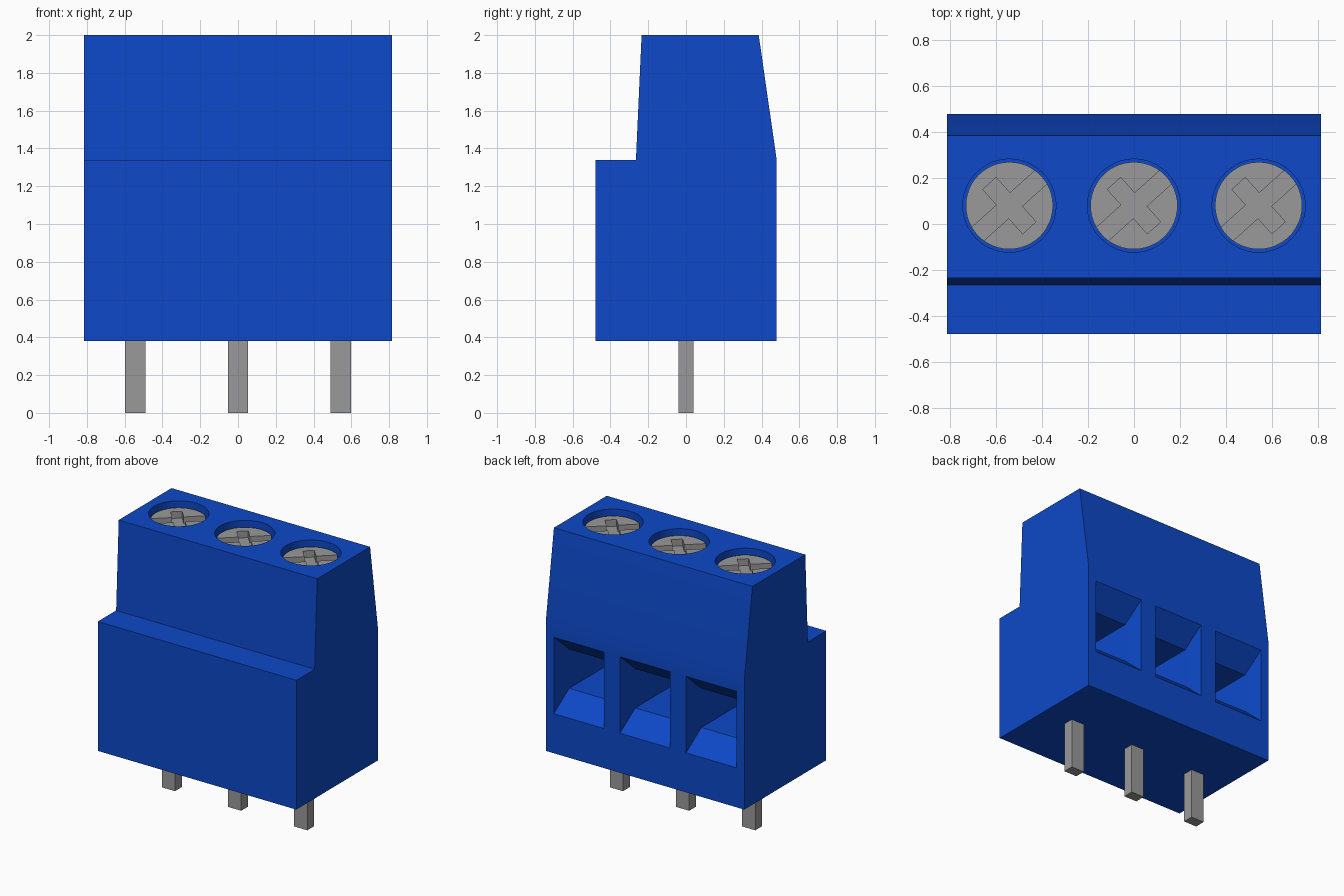
import bpy, bmesh, math
from mathutils import Matrix, Vector

cube = bpy.data.objects.get("Cube")
if cube:
    bpy.data.objects.remove(cube, do_unlink=True)


def material(name, rgb):
    m = bpy.data.materials.new(name)
    m.use_nodes = True
    m.diffuse_color = (*rgb, 1)
    m.node_tree.nodes["Principled BSDF"].inputs["Base Color"].default_value = (*rgb, 1)
    return m


BLUE = material("blue plastic", (0.004, 0.066, 0.58))
GREY = material("grey metal", (0.32, 0.32, 0.32))
PITCH = 0.543          # spacing of the three terminals
SCREW_Y = 0.08


def loft(name, rings, mat):
    """Closed solid through matching rings of points."""
    bm = bmesh.new()
    loops = [[bm.verts.new(p) for p in ring] for ring in rings]
    n = len(loops[0])
    for a, b in zip(loops, loops[1:]):
        for i in range(n):
            j = (i + 1) % n
            bm.faces.new((a[i], a[j], b[j], b[i]))
    bm.faces.new(loops[0])
    bm.faces.new(loops[-1])
    bmesh.ops.recalc_face_normals(bm, faces=bm.faces)
    me = bpy.data.meshes.new(name)
    bm.to_mesh(me)
    bm.free()
    me.materials.append(mat)
    ob = bpy.data.objects.new(name, me)
    bpy.context.collection.objects.link(ob)
    return ob


def box(name, centre, size, mat, angle=0):
    rot = Matrix.Rotation(angle, 3, 'Z')
    rings = [[Vector(centre) + rot @ Vector((sx * size[0] / 2, sy * size[1] / 2, sz * size[2] / 2))
              for sx, sy in ((-1, -1), (1, -1), (1, 1), (-1, 1))] for sz in (-1, 1)]
    return loft(name, rings, mat)


def cylinder(name, x, y, z0, z1, r, mat, n=48):
    rings = [[(x + r * math.cos(2 * math.pi * i / n), y + r * math.sin(2 * math.pi * i / n), z)
              for i in range(n)] for z in (z0, z1)]
    return loft(name, rings, mat)


def cut(ob, cutters):
    """Subtract the cutters one by one, bake the result, remove the cutters."""
    for c in cutters:
        mod = ob.modifiers.new("cut", 'BOOLEAN')
        mod.operation = 'DIFFERENCE'
        mod.solver = 'EXACT'
        mod.object = c
    bpy.context.view_layer.update()
    deps = bpy.context.evaluated_depsgraph_get()
    me = bpy.data.meshes.new_from_object(ob.evaluated_get(deps))
    ob.modifiers.clear()
    ob.data = me
    for c in cutters:
        bpy.data.objects.remove(c, do_unlink=True)


def smooth(ob):
    bpy.ops.object.select_all(action='DESELECT')
    ob.select_set(True)
    bpy.context.view_layer.objects.active = ob
    bpy.ops.object.shade_smooth_by_angle(angle=math.radians(30))


# Stepped housing, extruded along x
profile = [(-0.48, 0.38), (0.48, 0.38), (0.48, 1.34), (0.385, 2.0),
           (-0.235, 2.0), (-0.265, 1.34), (-0.48, 1.34)]
housing = loft("housing", [[(x, y, z) for y, z in profile] for x in (-0.815, 0.815)], BLUE)

# Wire entries: (y, half width, bottom z, top z) of a funnel leading to a tunnel
entry = [(0.495, 0.208, 0.66, 1.255), (0.33, 0.185, 0.81, 1.10), (-0.30, 0.185, 0.81, 1.10)]
cutters = []
for k in (-1, 0, 1):
    x = k * PITCH
    cutters.append(loft("entry_cutter", [[(x - w, y, a), (x + w, y, a), (x + w, y, b), (x - w, y, b)]
                                         for y, w, a, b in entry], BLUE))
    cutters.append(cylinder("screw_hole_cutter", x, SCREW_Y, 1.72, 2.1, 0.203, BLUE))
cut(housing, cutters)
smooth(housing)

# Cross-slotted screws and solder pins
for k, side in ((-1, "right"), (0, "middle"), (1, "left")):
    x = k * PITCH
    screw = cylinder(f"screw_{side}", x, SCREW_Y, 1.72, 1.955, 0.19, GREY)
    cut(screw, [box("long_slot_cutter", (x, SCREW_Y, 1.955), (0.5, 0.078, 0.1), GREY, math.radians(42)),
                box("short_slot_cutter", (x, SCREW_Y, 1.955), (0.26, 0.078, 0.1), GREY, math.radians(-48))])
    smooth(screw)
    box(f"pin_{side}", (x, 0, 0.195), (0.108, 0.08, 0.39), GREY)
